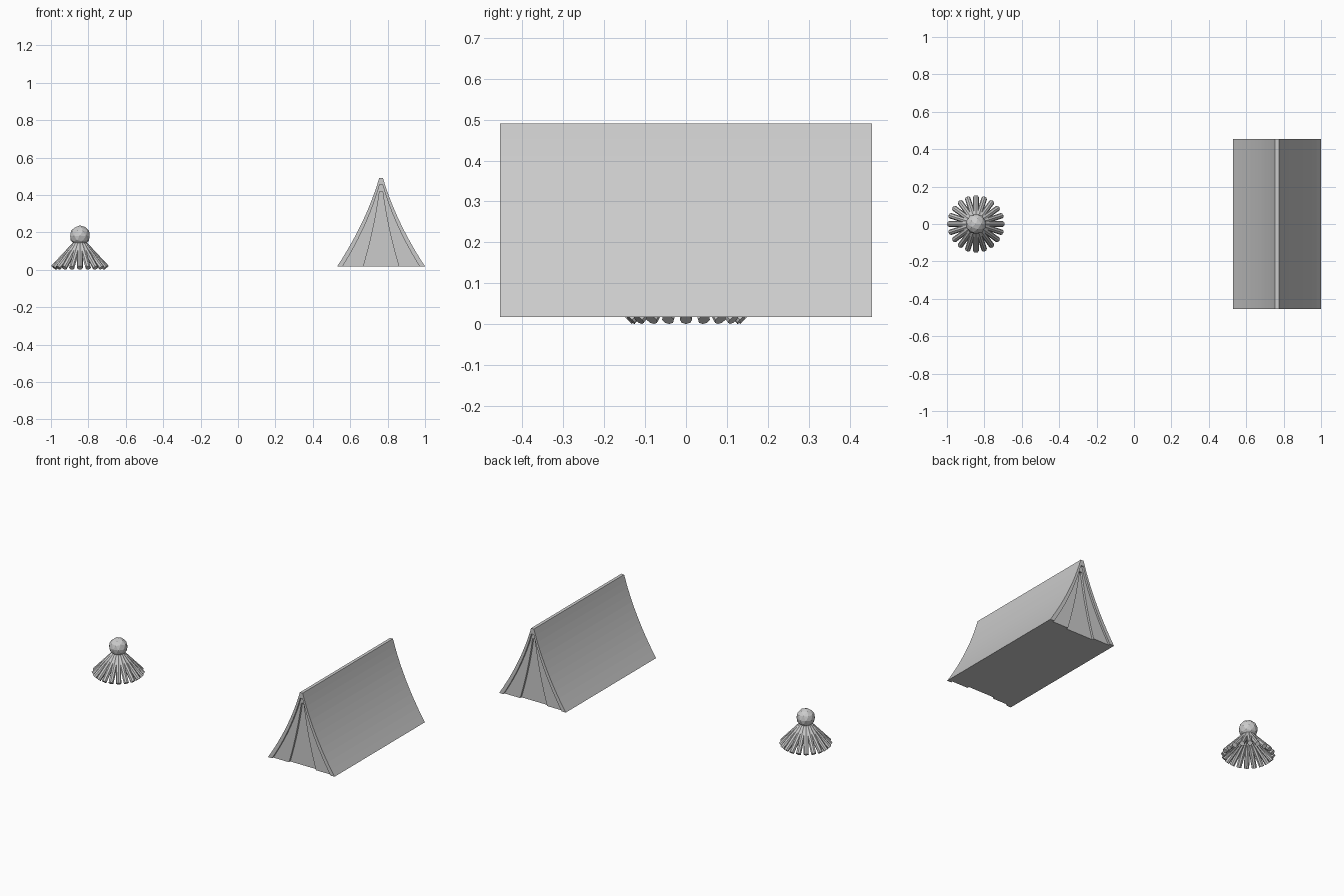
import bpy, bmesh, math
from mathutils import Vector

if "Cube" in bpy.data.objects:
    bpy.data.objects.remove(bpy.data.objects["Cube"])

TENT_X, FIRE_X = 0.765, -0.845
BASE_Z, SEG = 0.018, 12


def make_object(name, bm):
    bmesh.ops.recalc_face_normals(bm, faces=bm.faces)
    mesh = bpy.data.meshes.new(name)
    bm.to_mesh(mesh)
    bm.free()
    obj = bpy.data.objects.new(name, mesh)
    bpy.context.collection.objects.link(obj)
    return obj


def arch(bm, y, half_base, half_top, top_z):
    """Flared arch from the left foot over the ridge to the right foot."""
    right = []
    for i in range(SEG + 1):
        s = i / SEG
        w = half_top + (half_base - half_top) * (0.62 * s + 0.38 * s * s)
        right.append((w, top_z + (BASE_Z - top_z) * s))
    pts = [(-w, z) for w, z in reversed(right)] + right
    return [bm.verts.new((TENT_X + w, y, z)) for w, z in pts]


# Tent: canvas rim, side flaps and door stepping inward at both ends
outer, flap, door = (0.235, 0.01, 0.491), (0.206, 0.008, 0.455), (0.095, 0.008, 0.42)
half = [(0.43, door), (0.443, door), (0.443, flap), (0.455, flap), (0.455, outer)]
bm = bmesh.new()
rings = [arch(bm, -y, *p) for y, p in half] + [arch(bm, y, *p) for y, p in reversed(half)]
for a, b in zip(rings, rings[1:]):
    for i in range(len(a) - 1):
        bm.faces.new((a[i], a[i + 1], b[i + 1], b[i]))
bm.faces.new(rings[0])
bm.faces.new(rings[-1])
bm.faces.new([r[0] for r in rings] + [r[-1] for r in reversed(rings)])
make_object("tent", bm)

# Campfire logs leaning together in a cone
COUNT = 20
for k in range(COUNT):
    ang = 2 * math.pi * k / COUNT
    out = Vector((math.cos(ang), math.sin(ang), 0))
    foot = out * 0.143 + Vector((0, 0, 0.011))
    tip = out * 0.025 + Vector((0, 0, 0.137))
    bpy.ops.mesh.primitive_cylinder_add(vertices=8, radius=0.015, depth=(tip - foot).length,
                                        location=(foot + tip) / 2 + Vector((FIRE_X, 0, 0)))
    log = bpy.context.object
    log.name = f"fire_log_{k + 1}"
    log.rotation_euler = (tip - foot).to_track_quat('Z', 'Y').to_euler()

# Faceted flame ball on top
bpy.ops.mesh.primitive_ico_sphere_add(subdivisions=2, radius=0.055, location=(FIRE_X, 0, 0.182))
bpy.context.object.name = "flame_ball"
